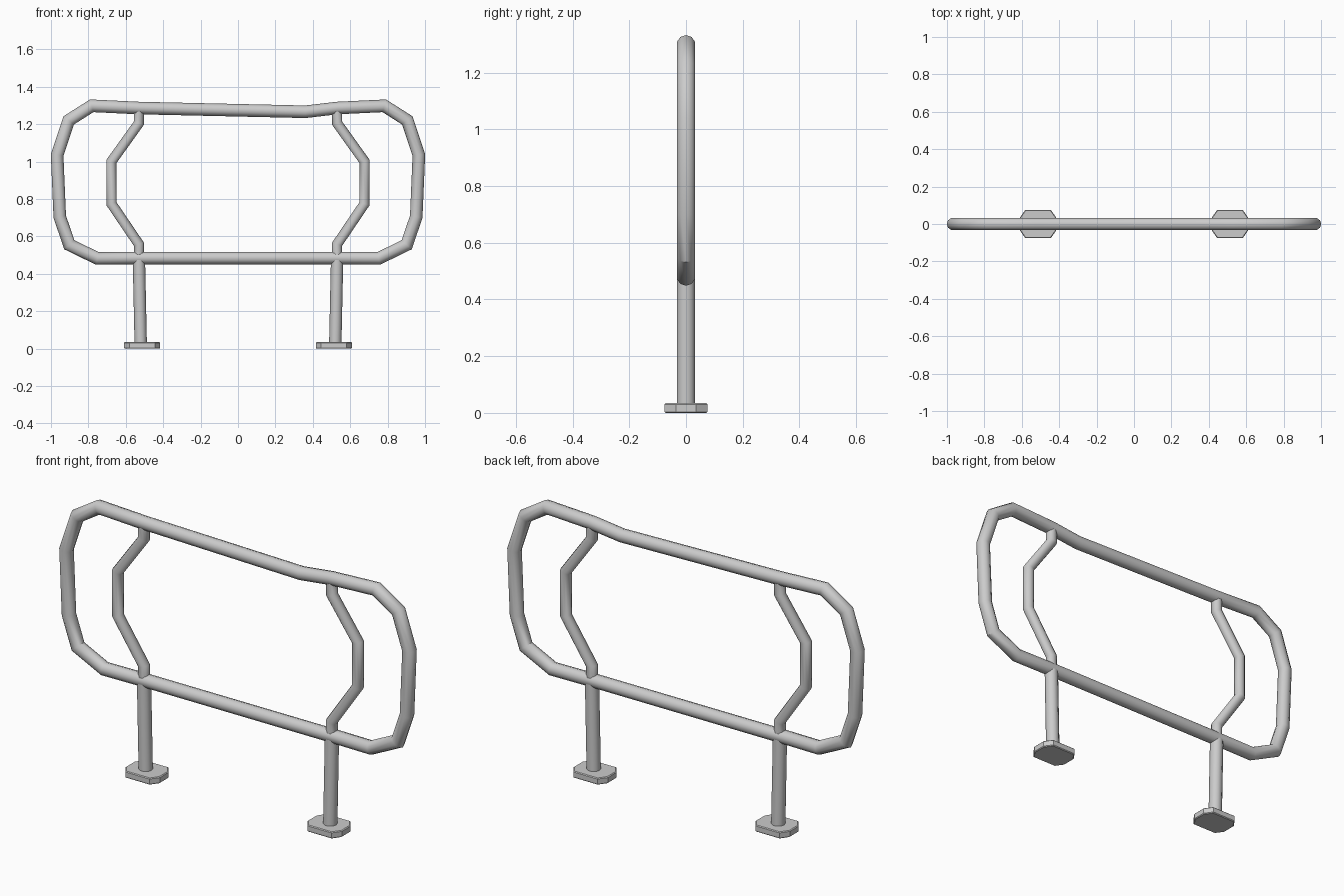
import bpy, bmesh, math
from mathutils import Vector

if "Cube" in bpy.data.objects:
    bpy.data.objects.remove(bpy.data.objects["Cube"])


def finish(bm, name, angle=40):
    bmesh.ops.recalc_face_normals(bm, faces=bm.faces)
    me = bpy.data.meshes.new(name)
    bm.to_mesh(me)
    bm.free()
    ob = bpy.data.objects.new(name, me)
    bpy.context.collection.objects.link(ob)
    bpy.ops.object.select_all(action='DESELECT')
    ob.select_set(True)
    bpy.context.view_layer.objects.active = ob
    bpy.ops.object.shade_smooth_by_angle(angle=math.radians(angle))
    return ob


def tube(name, path, r, closed=False, sides=10):
    """Mitred tube along a path of (x, z) points in the y = 0 plane."""
    bm = bmesh.new()
    pts = [Vector((x, 0, z)) for x, z in path]
    n = len(pts)
    rings = []
    for i, p in enumerate(pts):
        a = pts[i - 1] if closed or i > 0 else None
        b = pts[(i + 1) % n] if closed or i < n - 1 else None
        d0 = (p - a).normalized() if a else (b - p).normalized()
        d1 = (b - p).normalized() if b else d0
        t = (d0 + d1).normalized()
        side = Vector((-t.z, 0, t.x)) / t.dot(d0)
        rings.append([bm.verts.new(
            p + side * r * math.cos(k * math.tau / sides)
            + Vector((0, r * math.sin(k * math.tau / sides), 0)))
            for k in range(sides)])
    for i in range(n if closed else n - 1):
        A, B = rings[i], rings[(i + 1) % n]
        for k in range(sides):
            j = (k + 1) % sides
            bm.faces.new((A[k], A[j], B[j], B[k]))
    if not closed:
        bm.faces.new(rings[0])
        bm.faces.new(rings[-1])
    return finish(bm, name)


# Outer rail: rounded end bends, slightly dipped top bar
bend = [(0.782, 1.298), (0.905, 1.22), (0.967, 1.035),
        (0.953, 0.705), (0.902, 0.555), (0.752, 0.482)]
right = [(0.36, 1.266), (0.53, 1.286)] + bend + [(0.53, 0.484)]
left = [(-0.53, 0.484)] + [(-x, z) for x, z in reversed(bend)] + [(-0.53, 1.286)]
tube("outer_rail", right + left, 0.0335, closed=True)

inner = [(0.53, 1.28), (0.53, 1.205), (0.677, 1.0),
         (0.677, 0.775), (0.53, 0.558), (0.53, 0.485)]
for s, label in ((-1, "left"), (1, "right")):
    # Bowed inner bar and supporting leg
    tube(label + "_inner_bar", [(s * x, z) for x, z in inner], 0.027)
    tube(label + "_leg", [(s * 0.53, 0.485), (s * 0.52, 0.02)], 0.033)

    # Chamfered foot plate
    bm = bmesh.new()
    outline = [(0.097, 0.035), (0.068, 0.076), (-0.068, 0.076), (-0.097, 0.035),
               (-0.097, -0.035), (-0.068, -0.076), (0.068, -0.076), (0.097, -0.035)]
    f = bm.faces.new([bm.verts.new((s * 0.513 + x, y, 0)) for x, y in outline])
    ext = bmesh.ops.extrude_face_region(bm, geom=[f])
    bmesh.ops.translate(bm, vec=(0, 0, 0.034),
                        verts=[v for v in ext["geom"] if isinstance(v, bmesh.types.BMVert)])
    rim = [e for e in bm.edges if abs(e.verts[0].co.z - e.verts[1].co.z) < 1e-5]
    bmesh.ops.bevel(bm, geom=rim, offset=0.004, segments=1, affect='EDGES')
    finish(bm, label + "_foot_plate", 30)
